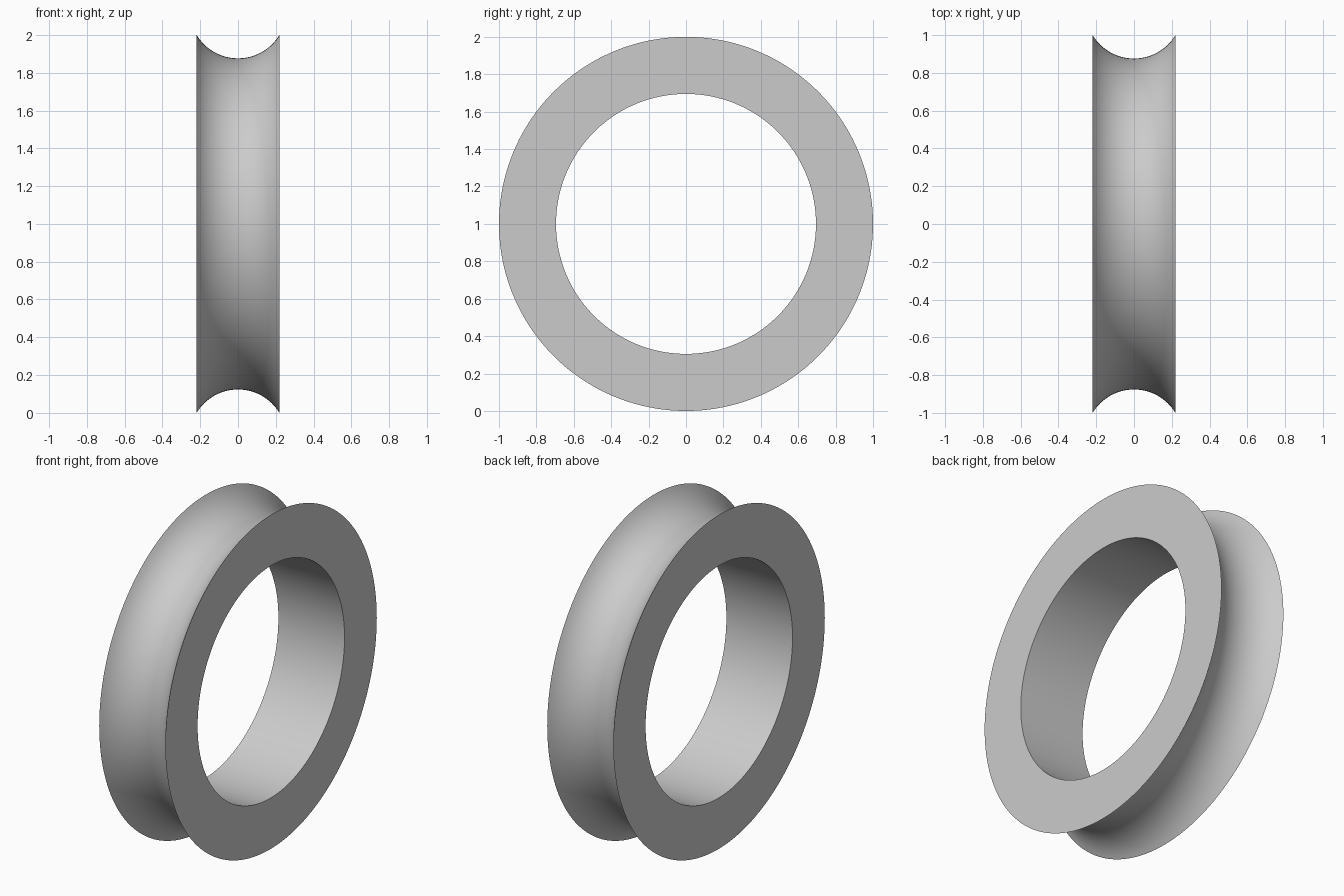
import bpy
import bmesh
from math import asin, cos, sin, pi, radians
from mathutils import Vector

OUTER, BORE = 1.0, 0.695
HALF_WIDTH, DEPTH = 0.219, 0.124
SEGMENTS, ARC_STEPS = 160, 24

cube = bpy.data.objects.get("Cube")
if cube:
    bpy.data.objects.remove(cube, do_unlink=True)

grey = bpy.data.materials.new("light grey")
grey.use_nodes = True
grey.diffuse_color = (0.6, 0.6, 0.6, 1)
grey.node_tree.nodes["Principled BSDF"].inputs["Base Color"].default_value = (0.6, 0.6, 0.6, 1)

# Cross-section: straight bore and sides, circular arc groove around the rim
arc_radius = (HALF_WIDTH ** 2 + DEPTH ** 2) / (2 * DEPTH)
arc_centre = OUTER - DEPTH + arc_radius
half_angle = asin(HALF_WIDTH / arc_radius)
section = [(HALF_WIDTH, BORE), (-HALF_WIDTH, BORE)]
for i in range(ARC_STEPS + 1):
    a = half_angle * (2 * i / ARC_STEPS - 1)
    section.append((arc_radius * sin(a), arc_centre - arc_radius * cos(a)))

# Turn the cross-section around the axle
bm = bmesh.new()
rings = []
for s in range(SEGMENTS):
    t = 2 * pi * s / SEGMENTS
    rings.append([bm.verts.new(Vector((x, r * cos(t), r * sin(t) + OUTER))) for x, r in section])
for s in range(SEGMENTS):
    a, b = rings[s], rings[(s + 1) % SEGMENTS]
    for i in range(len(section)):
        j = (i + 1) % len(section)
        bm.faces.new((a[i], a[j], b[j], b[i]))
bmesh.ops.recalc_face_normals(bm, faces=bm.faces)

mesh = bpy.data.meshes.new("grooved_ring")
bm.to_mesh(mesh)
bm.free()
mesh.materials.append(grey)
ring = bpy.data.objects.new("grooved_ring", mesh)
bpy.context.collection.objects.link(ring)

# Smooth rim and bore with crisp edges
bpy.ops.object.select_all(action="DESELECT")
ring.select_set(True)
bpy.context.view_layer.objects.active = ring
bpy.ops.object.shade_smooth_by_angle(angle=radians(30))
